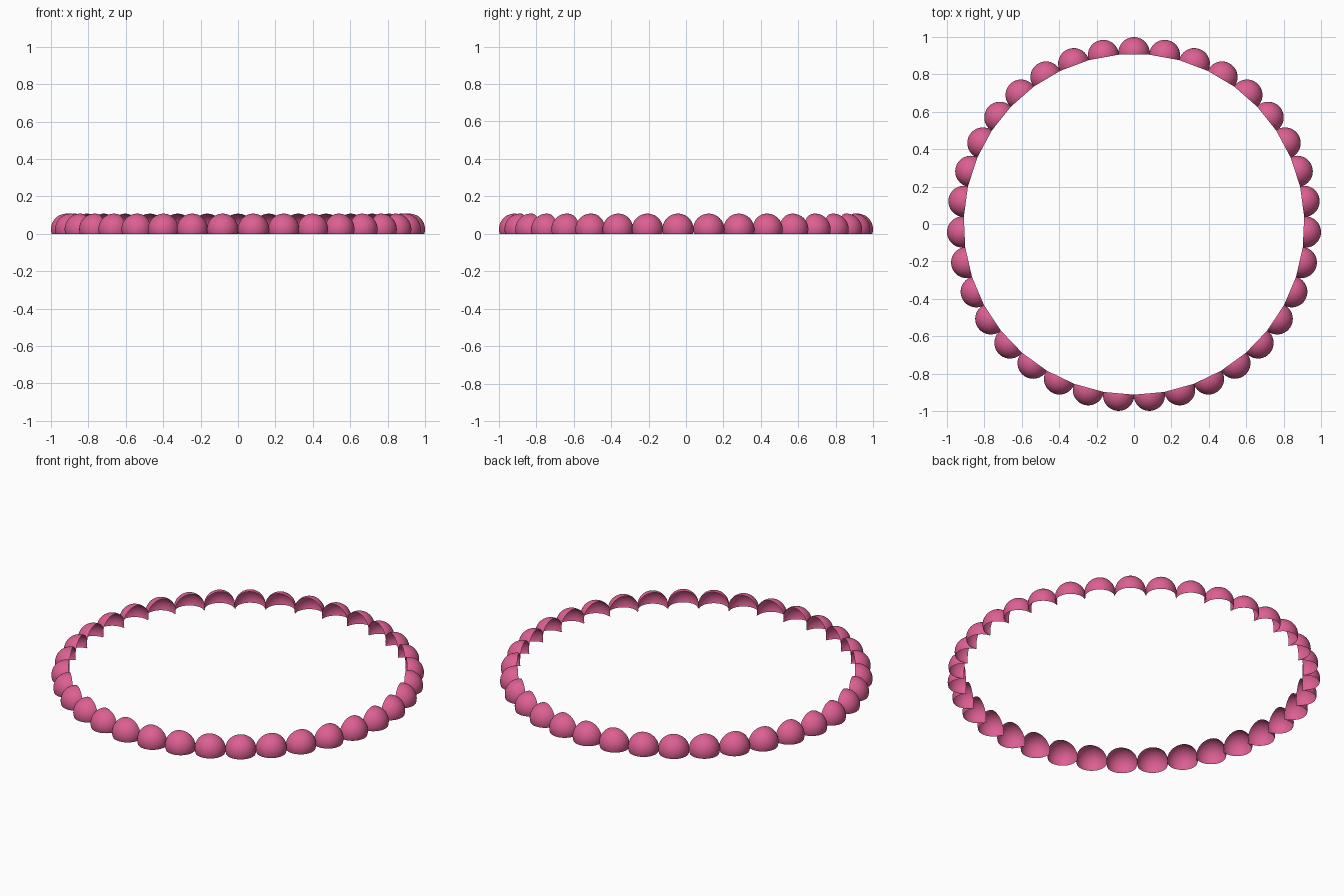
import bpy
import bmesh
import math
from mathutils import Matrix

BEADS = 35            # odd count, first bead sits at the back (+y)
RING_RADIUS = 0.9175  # distance of bead centres from the middle
BEAD_RADIUS = 0.0834
BEAD_HEIGHT = 0.0245  # height of bead centres
INNER_RADIUS = 0.907  # flat inner opening of every bead

cube = bpy.data.objects.get("Cube")
if cube:
    bpy.data.objects.remove(cube, do_unlink=True)

# Single pink material
pink = bpy.data.materials.new("rose_pink")
pink.use_nodes = True
color = (0.72, 0.115, 0.29, 1.0)
pink.diffuse_color = color
pink.node_tree.nodes["Principled BSDF"].inputs["Base Color"].default_value = color

# One hollow bead shell, open below and toward the middle of the ring
bm = bmesh.new()
bmesh.ops.create_uvsphere(
    bm, u_segments=40, v_segments=24, radius=BEAD_RADIUS,
    matrix=Matrix.Translation((RING_RADIUS, 0, BEAD_HEIGHT)))
for point, normal in (((0, 0, 0), (0, 0, 1)), ((INNER_RADIUS, 0, 0), (1, 0, 0))):
    bmesh.ops.bisect_plane(
        bm, geom=bm.verts[:] + bm.edges[:] + bm.faces[:],
        plane_co=point, plane_no=normal, clear_inner=True)
for face in bm.faces:
    face.smooth = True
bead_mesh = bpy.data.meshes.new("bead_shell")
bm.to_mesh(bead_mesh)
bm.free()
bead_mesh.materials.append(pink)

# Ring of beads sharing the same shell, centred front to back
shift = -RING_RADIUS * (1 - math.cos(math.pi / BEADS)) / 2
for i in range(BEADS):
    bead = bpy.data.objects.new(f"bead_{i + 1:02d}", bead_mesh)
    bead.location.y = shift
    bead.rotation_euler.z = math.pi / 2 + i * math.tau / BEADS
    bpy.context.collection.objects.link(bead)
